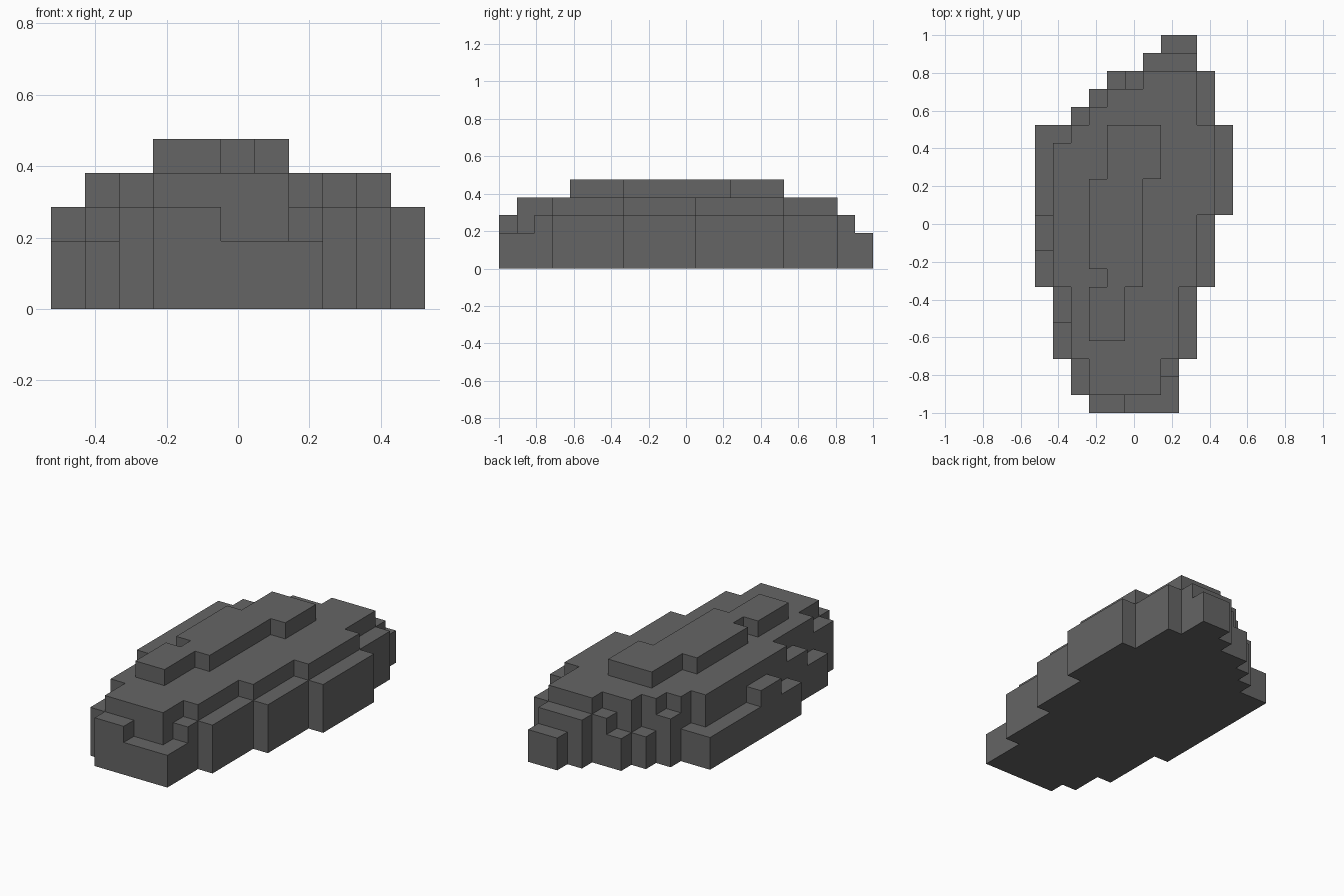
import bpy
import bmesh

if "Cube" in bpy.data.objects:
    bpy.data.objects.remove(bpy.data.objects["Cube"], do_unlink=True)

U = 2 / 21  # size of one block; the rock is 11 x 21 x 5 blocks

stone = bpy.data.materials.new("dark grey stone")
stone.use_nodes = True
GREY = (0.13, 0.13, 0.13, 1)
stone.diffuse_color = GREY
bsdf = stone.node_tree.nodes["Principled BSDF"]
bsdf.inputs["Base Color"].default_value = GREY
bsdf.inputs["Roughness"].default_value = 0.9


def outline(spans):
    """Stepped outline from (first row, end row, left edge, right edge) strips."""
    right = [p for a, b, l, r in spans for p in ((r, a), (r, b))]
    left = [p for a, b, l, r in reversed(spans) for p in ((l, b), (l, a))]
    return list(dict.fromkeys(right + left))


def terrace(name, z0, z1, spans):
    """Extrude a stepped outline between two block heights."""
    bm = bmesh.new()
    ring = [bm.verts.new(((x - 5.5) * U, (y - 10.5) * U, z0 * U))
            for x, y in outline(spans)]
    base = bm.faces.new(ring)
    top = bmesh.ops.extrude_face_region(bm, geom=[base], use_keep_orig=True)["geom"]
    verts = [v for v in top if isinstance(v, bmesh.types.BMVert)]
    bmesh.ops.translate(bm, verts=verts, vec=(0, 0, (z1 - z0) * U))
    bmesh.ops.recalc_face_normals(bm, faces=bm.faces)
    mesh = bpy.data.meshes.new(name)
    bm.to_mesh(mesh)
    bm.free()
    mesh.materials.append(stone)
    obj = bpy.data.objects.new(name, mesh)
    bpy.context.collection.objects.link(obj)


# Ground slab, two blocks high
terrace("rock_base", 0, 2, [
    (0, 1, 3, 8), (1, 3, 2, 8), (3, 7, 1, 9), (7, 11, 0, 10), (11, 16, 0, 11),
    (16, 17, 2, 10), (17, 18, 3, 10), (18, 19, 4, 10), (19, 20, 6, 9), (20, 21, 7, 9)])

# Ledge with notched rim
terrace("rock_ledge", 2, 3, [
    (0, 1, 3, 5), (1, 2, 2, 7), (2, 3, 2, 8), (3, 5, 2, 9), (5, 7, 1, 9),
    (7, 9, 1, 10), (9, 11, 0, 10), (11, 15, 1, 11), (15, 16, 2, 11),
    (16, 17, 2, 10), (17, 18, 4, 10), (18, 19, 5, 10), (19, 20, 6, 9)])

# Broad upper plateau
terrace("rock_plateau", 3, 4, [
    (1, 3, 3, 7), (3, 7, 2, 8), (7, 11, 1, 9), (11, 15, 1, 10),
    (15, 16, 2, 10), (16, 17, 3, 9), (17, 18, 4, 9), (18, 19, 6, 9)])

# Narrow crest
terrace("rock_crest", 4, 5, [
    (4, 7, 3, 5), (7, 8, 4, 6), (8, 13, 3, 6), (13, 16, 4, 7)])
